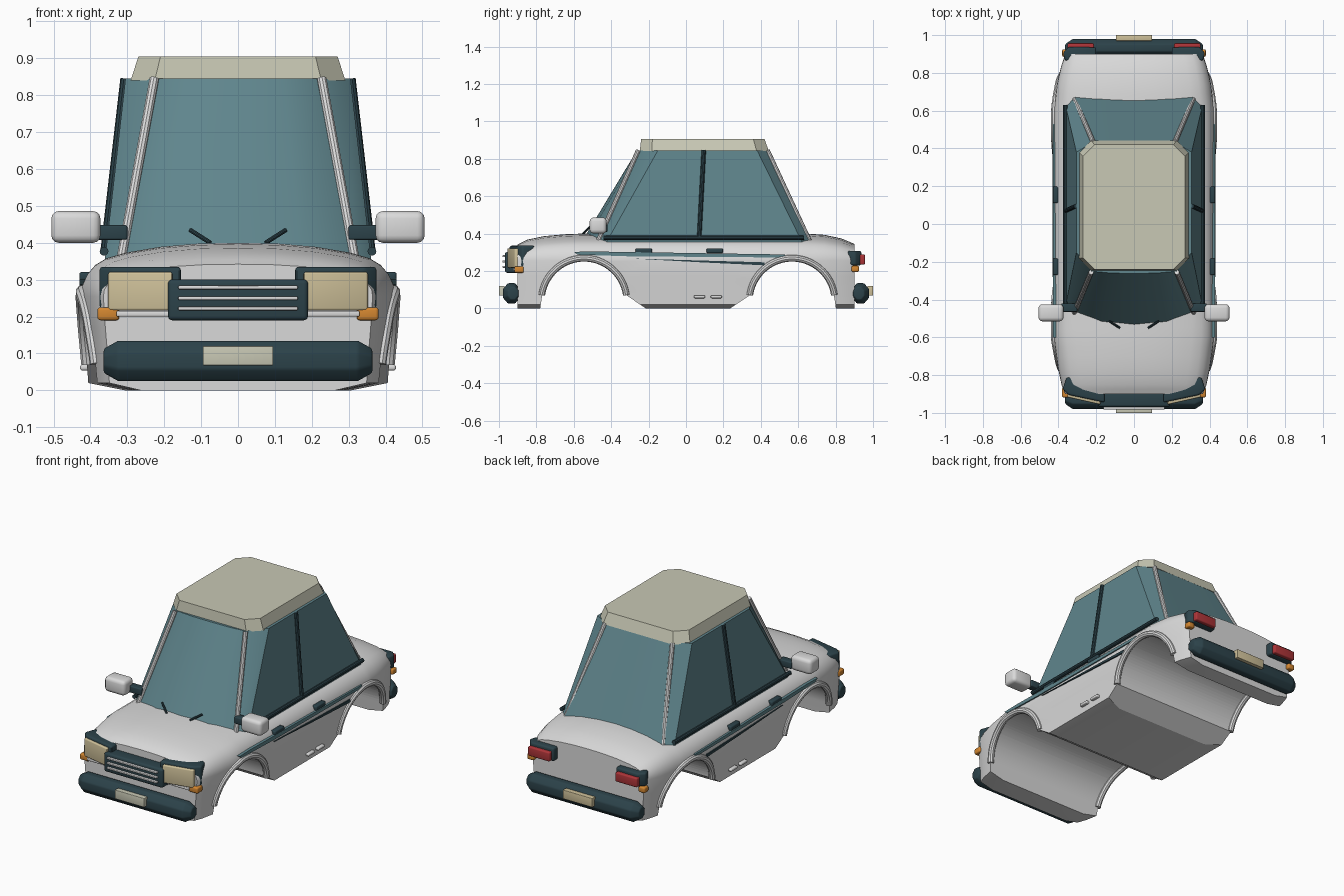
import bpy, bmesh, math

if "Cube" in bpy.data.objects:
    bpy.data.objects.remove(bpy.data.objects["Cube"])


def material(name, r, g, b):
    m = bpy.data.materials.new(name)
    m.use_nodes = True
    m.diffuse_color = (r, g, b, 1)
    bsdf = next(n for n in m.node_tree.nodes if n.type == 'BSDF_PRINCIPLED')
    bsdf.inputs["Base Color"].default_value = (r, g, b, 1)
    return m


PAINT = material("light grey paint", .70, .70, .70)
ROOF = material("roof cream", .58, .58, .46)
GLASS = material("teal glass", .115, .235, .265)
DARK = material("dark trim", .025, .055, .068)
LAMP = material("lamp cream", .62, .53, .32)
RED = material("red lens", .42, .035, .04)
ORANGE = material("orange lens", .65, .24, .03)


def finish(ob, mat, mirror=False, bevel=0, smooth=True):
    """Add modifiers, bake them in, then shade."""
    ob.data.materials.append(mat)
    if bevel:
        b = ob.modifiers.new("Bevel", 'BEVEL')
        b.width, b.segments = bevel, 3
    if mirror:
        ob.modifiers.new("Mirror", 'MIRROR').use_mirror_merge = False
    bpy.ops.object.select_all(action='DESELECT')
    ob.select_set(True)
    bpy.context.view_layer.objects.active = ob
    bpy.ops.object.convert(target='MESH')
    if smooth:
        bpy.ops.object.shade_smooth_by_angle(angle=math.radians(32))
    return ob


def loft(name, rings, mat, **kw):
    """Skin closed rings of equal length and cap both ends."""
    bm = bmesh.new()
    vs = [[bm.verts.new(p) for p in ring] for ring in rings]
    n = len(vs[0])
    for a, b in zip(vs, vs[1:]):
        for i in range(n):
            j = (i + 1) % n
            bm.faces.new((a[i], a[j], b[j], b[i]))
    bm.faces.new(vs[0])
    bm.faces.new(vs[-1])
    bmesh.ops.recalc_face_normals(bm, faces=bm.faces)
    me = bpy.data.meshes.new(name)
    bm.to_mesh(me)
    bm.free()
    ob = bpy.data.objects.new(name, me)
    bpy.context.collection.objects.link(ob)
    return finish(ob, mat, **kw)


def prism_z(name, plan, z0, z1, mat, **kw):
    return loft(name, [[(x, y, z) for x, y in plan] for z in (z0, z1)], mat, **kw)


def prism_x(name, side, x0, x1, mat, **kw):
    return loft(name, [[(x, y, z) for y, z in side] for x in (x0, x1)], mat, **kw)


def box(name, x, y, z, mat, **kw):
    plan = [(x[0], y[0]), (x[1], y[0]), (x[1], y[1]), (x[0], y[1])]
    return prism_z(name, plan, z[0], z[1], mat, **kw)


def tube(name, pts, radius, mat, mirror=True):
    cu = bpy.data.curves.new(name, 'CURVE')
    cu.dimensions = '3D'
    cu.bevel_depth, cu.bevel_resolution, cu.use_fill_caps = radius, 3, True
    sp = cu.splines.new('POLY')
    sp.points.add(len(pts) - 1)
    for p, co in zip(sp.points, pts):
        p.co = (*co, 1)
    ob = bpy.data.objects.new(name, cu)
    bpy.context.collection.objects.link(ob)
    return finish(ob, mat, mirror=mirror)


def lerp(table, t):
    for (a, va), (b, vb) in zip(table, table[1:]):
        if t <= b:
            return va + (vb - va) * max(0, (t - a) / (b - a))
    return table[-1][1]


# Body shell: width and height along the car, and one half cross-section
WIDTH = [(-.9, .365), (-.85, .384), (-.75, .405), (-.6, .425), (.6, .425), (.75, .407), (.85, .382), (.9, .362)]
HEIGHT = [(-.9, .342), (-.85, .367), (-.76, .386), (-.65, .396), (-.55, .4), (.64, .4), (.74, .393), (.83, .374), (.9, .345)]
HALF = [(.72, 0), (.955, .02), (.965, .08), (.985, .17), (1, .255), (.992, .285), (.96, .315),
        (.91, .34), (.84, .358), (.72, .373), (.5, .389), (.25, .398)]
BELT = .255


def section(y):
    w, h = lerp(WIDTH, y), lerp(HEIGHT, y)
    half = [(f * w, z if z <= BELT else BELT + (z - BELT) * (h - BELT) / (.4 - BELT)) for f, z in HALF]
    return ([(x, y, z) for x, z in half] + [(0, y, h)] + [(-x, y, z) for x, z in reversed(half)])


stations = [-.9, -.875, -.85, -.8, -.76, -.7, -.65, -.6, -.55, -.2, .2, .6, .64, .69, .74, .79, .83, .87, .9]
body = loft("body_shell", [section(y) for y in stations], PAINT)

# Wheel arches: full-width cut and a round lip on each side
for label, c, d in (("front", -.545, 1), ("rear", .567, -1)):
    arc = [math.radians(a) for a in range(8, 173, 4)]
    side = [(c + d * .226 * math.cos(a), .04 + .226 * math.sin(a)) for a in arc]
    side = [(c + d * .345, -.01)] + side + [(c - d * .236, -.01)]
    cutter = prism_x(label + "_arch_cutter", side, -.6, .6, PAINT, smooth=False)
    cutter.hide_render = True
    cut = body.modifiers.new("Arch", 'BOOLEAN')
    cut.object, cut.operation, cut.solver = cutter, 'DIFFERENCE', 'EXACT'
    bpy.context.view_layer.objects.active = body
    bpy.ops.object.modifier_apply(modifier=cut.name)
    bpy.data.objects.remove(cutter)
    lip = []
    for a in arc:
        y, z = c + d * .228 * math.cos(a), .04 + .228 * math.sin(a)
        lip.append((lerp(WIDTH, y) * lerp([(q, f) for f, q in HALF], z) - .002, y, z))
    tube(label + "_arch_lip", lip, .018, PAINT)
bpy.ops.object.select_all(action='DESELECT')
body.select_set(True)
bpy.context.view_layer.objects.active = body
bpy.ops.object.shade_smooth_by_angle(angle=math.radians(32))


# Cabin glass: curved screens, flat sides and corner panes
def full_ring(half):
    return half + [(-x, y, z) for x, y, z in reversed(half) if x]


base = [(0, -.54, .385), (.17, -.525, .378), (.315, -.475, .35), (.362, -.43, .345),
        (.362, .625, .345), (.315, .68, .35), (.17, .667, .378), (0, .66, .385)]
top = [(0, -.262, .845), (.12, -.26, .845), (.225, -.25, .845), (.305, -.15, .845),
       (.305, .38, .845), (.215, .435, .845), (.12, .44, .845), (0, .44, .845)]
loft("cabin_glass", [full_ring(base), full_ring(top)], GLASS)


# Roof: chamfered slab that narrows upwards
def octagon(x, y0, y1, c, z):
    half = [(x - c, y0), (x, y0 + c), (x, y1 - c), (x - c, y1)]
    return [(a, b, z) for a, b in half] + [(-a, b, z) for a, b in reversed(half)]


loft("roof", [octagon(.291, -.247, .443, .065, .84), octagon(.27, -.24, .42, .06, .905)], ROOF, smooth=False)

# Pillars, belt trim and wipers
tube("front_pillar", [(.316, -.47, .36), (.227, -.255, .845)], .013, PAINT)
tube("rear_pillar", [(.313, .66, .36), (.217, .435, .845)], .013, PAINT)
tube("door_pillar", [(.362, .07, .37), (.307, .095, .845)], .012, DARK)
tube("belt_trim", [(.363, -.44, .377), (.363, .63, .377)], .012, DARK)
tube("wiper", [(.075, -.55, .4), (.13, -.515, .435)], .006, DARK)

# Side details
prism_x("upper_stripe", [(-.6, .302), (-.5, .304), (.53, .288), (.53, .272), (-.3, .278), (-.58, .287)],
        .408, .43, GLASS, mirror=True)
prism_x("lower_stripe", [(-.28, .266), (.42, .246), (.42, .23), (.1, .245)], .41, .431, DARK, mirror=True)
for label, y in (("front", -.27), ("rear", .11)):
    box(label + "_door_handle", (.395, .43), (y, y + .088), (.295, .321), DARK, mirror=True, bevel=.007)
for label, y in (("front", .042), ("rear", .132)):
    box(label + "_sill_tab", (.395, .428), (y, y + .06), (.054, .07), PAINT, mirror=True, bevel=.006)
box("mirror_arm", (.3, .385), (-.465, -.42), (.408, .448), DARK, mirror=True, bevel=.006)
box("mirror_shell", (.373, .506), (-.515, -.425), (.4, .486), PAINT, mirror=True, bevel=.02)

# Front lamps and grille
prism_z("headlight_housing", [(.155, -.88), (.155, -.945), (.345, -.905), (.378, -.875), (.358, -.815), (.32, -.8)],
        .222, .335, DARK, mirror=True, bevel=.01)
prism_z("headlight", [(.178, -.92), (.178, -.956), (.352, -.917), (.352, -.88)], .217, .321, LAMP, mirror=True, bevel=.006)
box("grille", (-.19, .19), (-.968, -.88), (.19, .301), DARK, bevel=.012)
for i, z in enumerate((.222, .25, .279)):
    box(f"grille_bar_{i + 1}", (-.162, .162), (-.982, -.96), (z - .005, z + .005), PAINT, bevel=.003)
box("lower_chrome_strip", (-.33, .33), (-.925, -.89), (.2, .215), PAINT, bevel=.004)
box("front_indicator", (.322, .381), (-.918, -.868), (.19, .225), ORANGE, mirror=True, bevel=.008)

# Rear lamps
prism_z("tail_light_housing", [(.2, .88), (.2, .935), (.345, .938), (.376, .905), (.365, .865), (.33, .86)],
        .23, .307, DARK, mirror=True, bevel=.01)
box("tail_light", (.212, .352), (.915, .957), (.234, .288), RED, mirror=True, bevel=.007)
box("rear_indicator", (.338, .38), (.885, .925), (.195, .228), ORANGE, mirror=True, bevel=.008)

# Bumpers with tapered ends, and plates
for label, d, plate in (("front", -1, ROOF), ("rear", 1, LAMP)):
    rings = []
    for x, s in ((-.364, .6), (-.325, 1), (.325, 1), (.364, .6)):
        ring = []
        for k in range(8):
            a = math.radians(22.5 + 45 * k)
            ring.append((x, d * (.933 + .05 * s * math.cos(a) - .02 * (1 - s)), .08 + .059 * s * math.sin(a)))
        rings.append(ring)
    loft(label + "_bumper", rings, DARK, bevel=.006)
    box(label + "_plate", (-.095, .095), sorted((d * .97, d)), (.068, .12), plate, bevel=.002)
